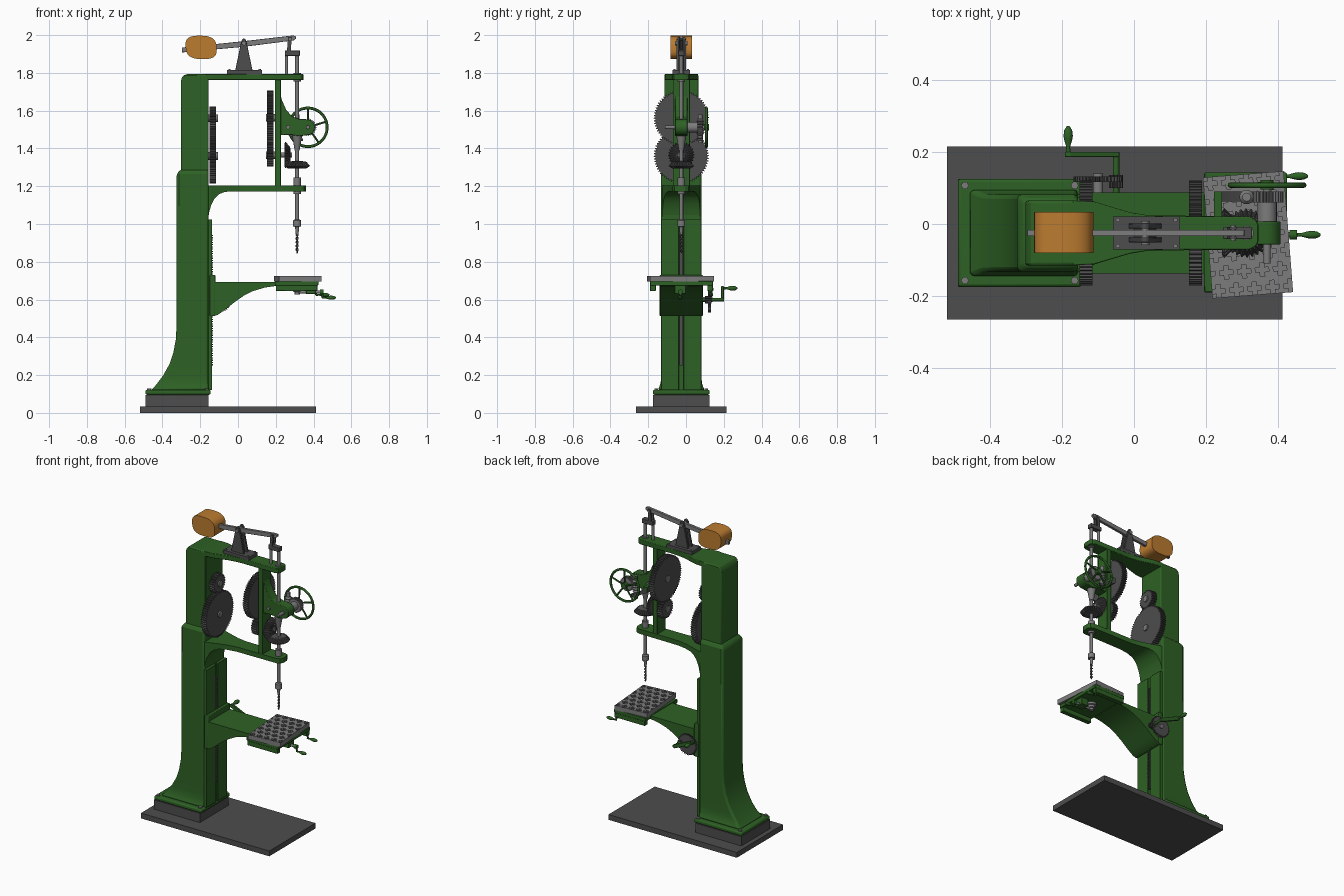
import bpy, bmesh
from math import sin, cos, pi, radians
from mathutils import Vector, Matrix

if "Cube" in bpy.data.objects:
    bpy.data.objects.remove(bpy.data.objects["Cube"])

YC = -0.025   # centre plane of the machine


def material(name, r, g, b):
    m = bpy.data.materials.new(name)
    m.diffuse_color = (r, g, b, 1)
    m.use_nodes = True
    m.node_tree.nodes["Principled BSDF"].inputs["Base Color"].default_value = m.diffuse_color
    return m


GREEN = material("green_paint", 0.027, 0.12, 0.018)
ORANGE = material("orange_paint", 0.5, 0.2, 0.03)
DARK = material("dark_iron", 0.075, 0.075, 0.075)
STEEL = material("steel", 0.2, 0.2, 0.2)


def finish(name, bm, mat, bevel=0):
    bmesh.ops.recalc_face_normals(bm, faces=bm.faces)
    me = bpy.data.meshes.new(name)
    bm.to_mesh(me)
    bm.free()
    ob = bpy.data.objects.new(name, me)
    bpy.context.collection.objects.link(ob)
    me.materials.append(mat)
    if bevel:
        b = ob.modifiers.new("bevel", 'BEVEL')
        b.width, b.segments, b.limit_method = bevel, 2, 'ANGLE'
        b.angle_limit = radians(40)
    return ob


def loft(name, loops, mat, bevel=0):
    """Skin a list of equal-length point loops and cap the ends."""
    bm = bmesh.new()
    rings = [[bm.verts.new(p) for p in lp] for lp in loops]
    n = len(rings[0])
    for a, b in zip(rings, rings[1:]):
        for i in range(n):
            j = (i + 1) % n
            bm.faces.new((a[i], a[j], b[j], b[i]))
    bm.faces.new(rings[0])
    bm.faces.new(rings[-1])
    return finish(name, bm, mat, bevel)


def box(name, x, y, z, mat, bevel=0):
    return loft(name, [[(x[0], y[0], h), (x[1], y[0], h), (x[1], y[1], h), (x[0], y[1], h)] for h in z], mat, bevel)


def plate(name, pts, y0, y1, mat, bevel=0):
    """Side-view (x, z) outline extruded along y."""
    return loft(name, [[(x, y, z) for x, z in pts] for y in (y0, y1)], mat, bevel)


def arm(name, secs, mat, bevel=0):
    """Rectangular sections along x: (x, half width, bottom, top)."""
    return loft(name, [[(x, YC - w, b), (x, YC + w, b), (x, YC + w, t), (x, YC - w, t)] for x, w, b, t in secs], mat, bevel)


def turned(name, loc, axis, prof, mat, n=24, tooth=0):
    """(radius, height) profile turned about an axis; tooth > 0 cuts n gear teeth of that depth."""
    q = Vector(axis).to_track_quat('Z', 'Y')
    steps = n * 4 if tooth else n
    loops = []
    for r, h in prof:
        lp = []
        for i in range(steps):
            rr = r - (tooth if tooth and i % 4 > 1 else 0)
            a = 2 * pi * i / steps
            lp.append(Vector(loc) + q @ Vector((rr * cos(a), rr * sin(a), h)))
        loops.append(lp)
    return loft(name, loops, mat)


def rod(name, p, q, r, mat=STEEL, n=20):
    d = Vector(q) - Vector(p)
    return turned(name, p, d, [(r, 0), (r, d.length)], mat, n)


def grip(name, p, axis, length, r):
    prof = [(0.4, 0), (0.5, .12), (0.4, .25), (0.85, .5), (1, .65), (0.85, .85), (0.3, 1)]
    turned(name, p, axis, [(a * r, h * length) for a, h in prof], GREEN, 16)


# Floor plate, plinth and column foot
box("base_plate", (-.52, .413), (-.265, .215), (0, .035), DARK)
box("plinth", (-.49, -.155), (-.175, .125), (.035, .096), DARK)
box("column_foot", (-.49, -.145), (-.175, .125), (.096, .122), GREEN, .008)
for x in (-.47, -.165):
    for y in (-.157, .107):
        turned("foot_bolt", (x, y, .12), (0, 0, 1), [(.011, 0), (.011, .01)], STEEL, 6)


def column(name, secs, front, bevel):
    loft(name, [[(xb, YC - w, z), (front, YC - w, z), (front, YC + w, z), (xb, YC + w, z)] for z, xb, w in secs], GREEN, bevel)


# Column: flared lower part, stepped narrower upper part
column("column_lower", [(.12, -.462, .125), (.135, -.445, .117), (.16, -.425, .109), (.2, -.395, .107), (.26, -.362, .107),
                        (.32, -.342, .107), (.39, -.329, .107), (.47, -.325, .107), (1.265, -.325, .107), (1.29, -.302, .091)], -.155, .012)
column("column_upper", [(1.27, -.302, .09), (1.755, -.302, .09), (1.775, -.297, .09), (1.787, -.287, .09), (1.793, -.27, .088)], -.155, .01)

# Slideway with central rack
for s, lab in ((-1, "left"), (1, "right")):
    a, b = sorted((YC + s * .012, YC + s * .107))
    box("slideway_" + lab, (-.158, -.137), (a, b), (.12, 1.025), GREEN, .003)
box("slideway_back", (-.158, -.147), (-.04, -.01), (.12, 1.025), GREEN)
box("rack", (-.15, -.139), (-.034, -.016), (.25, .95), DARK)
bm = bmesh.new()
for i in range(58):
    bmesh.ops.create_cube(bm, size=1, matrix=Matrix.Translation((-.137, YC, .255 + i * .012)) @ Matrix.Diagonal((.008, .016, .006, 1)))
finish("rack_teeth", bm, DARK)

# Head frame: upper and lower arms joined by a front web
taper = [(-.17, .09), (-.11, .087), (-.06, .072), (-.01, .057), (.04, .049), (.09, .046), (.32, .046), (.338, .038), (.346, .022)]
arm("upper_arm", [(x, w, 1.762, 1.793) for x, w in taper], GREEN, .003)
arm("lower_arm", [(-.16, .1, 1.02, 1.204), (-.152, .1, 1.065, 1.204), (-.142, .097, 1.1, 1.204), (-.124, .092, 1.135, 1.204),
                  (-.1, .084, 1.158, 1.204), (-.07, .074, 1.17, 1.204), (-.02, .059, 1.173, 1.204), (.04, .049, 1.173, 1.204),
                  (.33, .046, 1.173, 1.204), (.35, .037, 1.173, 1.204), (.36, .02, 1.173, 1.204)], GREEN)
box("front_web", (.195, .227), (YC - .045, YC + .045), (1.2, 1.765), GREEN, .003)

# Quill bracket with a rounded nose
nose = [(.365 + .042 * cos(a), 1.512 + .042 * sin(a)) for a in [radians(d) for d in range(90, -100, -18)]]
plate("quill_bracket", [(.222, 1.69), (.235, 1.65), (.255, 1.605), (.285, 1.57), (.325, 1.556)] + nose +
      [(.325, 1.465), (.28, 1.472), (.222, 1.47)], YC - .032, YC + .032, GREEN, .003)
for x in (.265, .37):
    rod("bracket_pin", (x, YC - .04, 1.512), (x, YC + .04, 1.512), .011)

# Spur gears at the column and behind the web
for lab, x, big, small in (("rear", -.152, 1.36, 1.56), ("front", .153, 1.562, 1.365)):
    turned(lab + "_large_gear", (x, YC, big), (1, 0, 0), [(.146, 0), (.146, .036)], DARK, 64, .009)
    turned(lab + "_pinion", (x, YC, small), (1, 0, 0), [(.061, 0), (.061, .036)], DARK, 24, .009)
    for z in (big, small):
        rod(lab + "_gear_hub", (x - .004, YC, z), (x + .045, YC, z), .02)

# Bevel gear pair
rod("bevel_shaft", (.15, YC, 1.365), (.285, YC, 1.365), .014)
turned("bevel_gear_upright", (.245, YC, 1.365), (1, 0, 0), [(.06, 0), (.07, .006), (.045, .03), (.025, .034)], DARK, 28, .007)
turned("bevel_gear_flat", (.313, YC, 1.295), (0, 0, 1), [(.05, 0), (.068, .012), (.05, .034), (.025, .038)], DARK, 28, .007)

# Spindle, collars, chuck and drill bit
SX = .313
rod("spindle", (SX, YC, 1.0), (SX, YC, 1.91), .0105)
turned("spindle_cone", (SX, YC, 1.39), (0, 0, 1), [(.013, 0), (.02, .04), (.027, .08)], STEEL)
for z in (1.16, 1.2, 1.755):
    rod("spindle_bearing", (SX, YC, z), (SX, YC, z + .045), .02)
turned("chuck", (SX, YC, .945), (0, 0, 1), [(.007, 0), (.011, .04), (.021, .042), (.021, .074), (.013, .08)], STEEL)
bit = []
for i in range(33):
    z, t = .845 + .1 * i / 32, i * .5
    w = min(.008, .002 + i * .002)
    bit.append([(SX + k * (u * cos(t) - v * sin(t)), YC + k * (u * sin(t) + v * cos(t)), z)
                for k in (w,) for u, v in ((1, .3), (.2, .45), (-1, .3), (-1, -.3), (-.2, -.45), (1, -.3))])
loft("drill_bit", bit, DARK)

# Feed drive and handwheel
W = Vector((.37, .108, 1.512))
rod("feed_shaft", (W.x, -.11, W.z), (W.x, .118, W.z), .01)
turned("worm_wheel", (W.x, .06, W.z), (0, 1, 0), [(.046, 0), (.046, .03)], STEEL, 30, .006)
turned("worm", (SX, .075, 1.43), (0, 0, 1), [(.012, 0), (.012, .035)] +
       [(.02 if i % 2 else .014, .04 + i * .008) for i in range(11)] + [(.012, .122), (.012, .15)], STEEL)
plate("worm_carrier", [(.222, 1.495), (.32, 1.44), (.345, 1.44), (.345, 1.452), (.32, 1.456), (.222, 1.53)], .062, .09, DARK)
box("carrier_strut", (.222, .245), (YC, .09), (1.495, 1.53), GREEN)
rod("feed_pinion", (W.x, YC + .03, W.z), (W.x, .062, W.z), .027)
bpy.ops.mesh.primitive_torus_add(location=W, rotation=(pi / 2, 0, 0), major_radius=.102, minor_radius=.0075,
                                 major_segments=48, minor_segments=12)
bpy.context.object.name = "handwheel_rim"
bpy.context.object.data.materials.append(GREEN)
rod("handwheel_hub", W - Vector((0, .012, 0)), W + Vector((0, .014, 0)), .018, GREEN)
for i in range(5):
    a = 2 * pi * i / 5 + .3
    rod("handwheel_spoke", W, W + Vector((cos(a), 0, sin(a))) * .1, .0055, GREEN, 10)

# Balance lever, pivot stand and counterweight
box("pivot_plate", (-.058, .128), (YC - .046, YC + .046), (1.792, 1.814), DARK)
for x in (-.045, .115):
    for s in (-1, 1):
        rod("pivot_bolt", (x, YC + s * .036, 1.81), (x, YC + s * .036, 1.82), .006)
for s in (-1, 1):
    plate("pivot_cheek", [(-.015, 1.812), (.077, 1.812), (.046, 1.96), (.04, 1.978), (.031, 1.983), (.022, 1.978), (.016, 1.96)],
          YC + s * .012, YC + s * .026, DARK, .002)
plate("pivot_rib", [(.0, 1.812), (.062, 1.812), (.042, 1.925), (.02, 1.925)], YC - .013, YC + .013, DARK)
rod("pivot_pin", (.031, YC - .034, 1.957), (.031, YC + .034, 1.957), .012)
plate("balance_lever", [(-.297, 1.908), (.03, 1.938), (.295, 1.972), (.308, 1.982), (.305, 1.995), (.29, 1.998), (.03, 1.968),
                        (-.297, 1.934)], YC - .009, YC + .009, STEEL, .002)
weight = []
for i in range(40):
    c, s = cos(pi * i / 20), sin(pi * i / 20)
    f = lambda v: abs(v) ** .7 * (1 if v > 0 else -1)
    weight.append((-.195 + .082 * f(c) - .008 * s, 1.935 + .062 * f(s)))
plate("counterweight", weight, -.081, .033, ORANGE)

# Link from the lever to the spindle top
for s in (-1, 1):
    plate("link_strap", [(.258, 1.9), (.278, 1.9), (.285, 1.99), (.265, 1.99)], YC + s * .01, YC + s * .017, DARK)
rod("link_pin", (.275, YC - .022, 1.98), (.275, YC + .022, 1.98), .007)
box("spindle_yoke", (.248, .328), (YC - .017, YC + .017), (1.89, 1.918), DARK, .003)
rod("guide_rod", (.257, YC, 1.79), (.257, YC, 1.9), .009)

# Knee: saddle on the slideway and curved table arm
box("saddle", (-.15, -.12), (YC - .114, YC + .114), (.512, .73), GREEN, .004)
arm("knee_arm", [(-.125, .112, .513, .692), (-.105, .112, .52, .692), (-.07, .112, .545, .692), (-.02, .112, .585, .692),
                 (.03, .112, .62, .692), (.08, .112, .645, .692), (.14, .112, .663, .692), (.2, .112, .672, .692)], GREEN)
box("table_support", (.195, .425), (-.19, .143), (.674, .697), GREEN, .003)
for y in (-.19, .113):
    box("support_lip", (.2, .42), (y, y + .03), (.645, .676), GREEN, .003)

# Table top with sunken cross-shaped slots, turned slightly
NX, NY, C = 18, 27, .0125
bm = bmesh.new()
g = [[bm.verts.new(((i - NX / 2) * C, (j - NY / 2) * C, .726)) for j in range(NY + 1)] for i in range(NX + 1)]
cells = {(i, j): bm.faces.new((g[i][j], g[i + 1][j], g[i + 1][j + 1], g[i][j + 1])) for i in range(NX) for j in range(NY)}
slots = []
for (i, j), f in cells.items():
    near = [(i, j), (i + 1, j), (i - 1, j), (i, j + 1), (i, j - 1)]
    if any((b - 1) % 4 == 0 and (a - 1 - 2 * ((b - 1) // 4 % 2)) % 4 == 0 for a, b in near):
        slots.append(f)
ret = bmesh.ops.extrude_face_region(bm, geom=slots)
bmesh.ops.translate(bm, vec=(0, 0, -.013), verts=[v for v in ret["geom"] if isinstance(v, bmesh.types.BMVert)])
bmesh.ops.delete(bm, geom=[f for f in slots if f.is_valid], context='FACES_ONLY')
bmesh.ops.create_cube(bm, size=1, matrix=Matrix.Translation((0, 0, .7035)) @ Matrix.Diagonal((NX * C, NY * C, .017, 1)))
edge = [e for e in bm.edges if e.is_boundary]
ext = bmesh.ops.extrude_edge_only(bm, edges=edge)
for v in ext["geom"]:
    if isinstance(v, bmesh.types.BMVert):
        v.co.z = .711
table = finish("table_top", bm, STEEL)
table.location = (.317, -.03, 0)
table.rotation_euler.z = radians(4.5)

# Screws and cranks under the table
turned("table_nut", (SX, YC, .628), (0, 0, 1), [(.014, 0), (.014, .012), (.022, .014), (.022, .03), (.03, .032), (.03, .05)], STEEL)
for lab, y, x, z in (("cross", -.03, .445, .64), ("side", .133, .41, .655)):
    rod(lab + "_screw", (.3, y, z), (x, y, z), .008)
    rod(lab + "_crank_hub", (x - .012, y, z), (x + .008, y, z), .013, GREEN)
    rod(lab + "_crank_arm", (x, y, z), (x + .004, y + .002, z - .03), .006, GREEN, 12)
    grip(lab + "_crank_grip", (x, y, z - .03), (1, 0, 0), .074, .011)
box("screw_block", (.36, .41), (-.06, .0), (.63, .676), GREEN, .003)

# Knee raising gear and crank
turned("knee_gear", (-.1, .117, .6), (0, 1, 0), [(.068, 0), (.068, .015)], DARK, 36, .007)
rod("knee_gear_shaft", (-.1, .07, .6), (-.1, .14, .6), .014)
turned("knee_pinion", (-.05, .1, .6), (0, 1, 0), [(.02, 0), (.02, .036)], DARK, 12, .005)
rod("crank_shaft", (-.05, .08, .6), (-.05, .2, .6), .009, GREEN)
plate("crank_arm", [(-.056, .589), (-.042, .594), (-.042, .608), (-.178, .671), (-.192, .664), (-.192, .65)], .186, .2, GREEN, .002)
grip("knee_crank_grip", (-.183, .195, .66), (0, 1, 0), .077, .013)

# Smooth round surfaces while keeping edges sharp
bpy.ops.object.select_all(action='SELECT')
bpy.context.view_layer.objects.active = table
bpy.ops.object.shade_smooth_by_angle(angle=radians(30))
